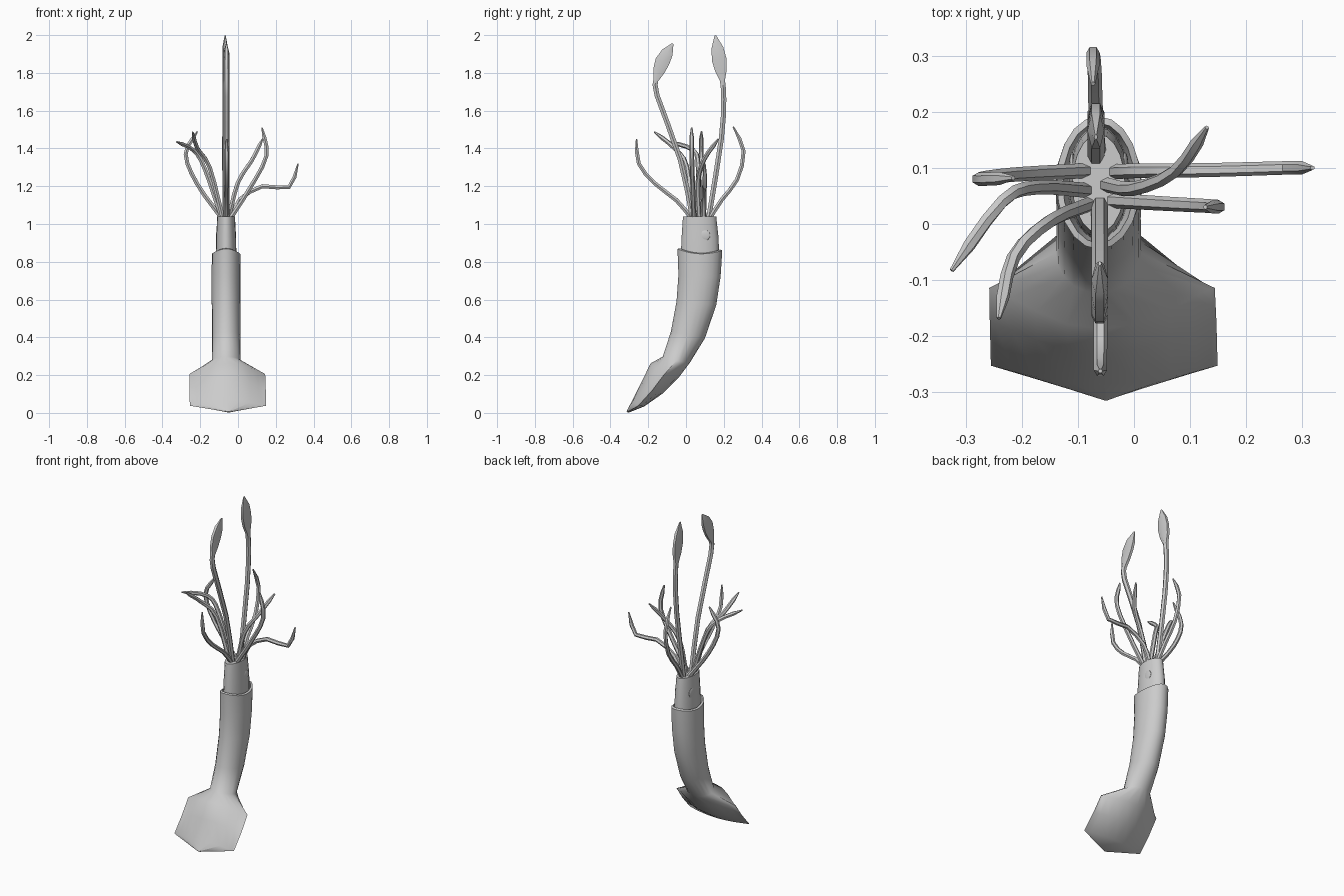
import bpy, bmesh, math
from mathutils import Vector

if "Cube" in bpy.data.objects:
    bpy.data.objects.remove(bpy.data.objects["Cube"])

X, Y, Z = Vector((1, 0, 0)), Vector((0, 1, 0)), Vector((0, 0, 1))
CX = -0.063  # body centre line


def smooth(ob, angle):
    bpy.ops.object.select_all(action='DESELECT')
    ob.select_set(True)
    bpy.context.view_layer.objects.active = ob
    bpy.ops.object.shade_smooth_by_angle(angle=math.radians(angle))


def loft(name, rings, angle=40):
    """Skin a list of equal-length point rings and cap both ends."""
    bm = bmesh.new()
    vs = [[bm.verts.new(p) for p in r] for r in rings]
    n = len(rings[0])
    for a, b in zip(vs, vs[1:]):
        for i in range(n):
            j = (i + 1) % n
            bm.faces.new((a[i], a[j], b[j], b[i]))
    bm.faces.new(vs[0][::-1])
    bm.faces.new(vs[-1])
    bmesh.ops.recalc_face_normals(bm, faces=bm.faces)
    me = bpy.data.meshes.new(name)
    bm.to_mesh(me)
    bm.free()
    ob = bpy.data.objects.new(name, me)
    bpy.context.collection.objects.link(ob)
    smooth(ob, angle)


def section(hw, front, back, p=1.0, droop=0.0, cx=CX, n=20):
    """Cross-section between a front and a back (y, z) point.
    p > 1 pinches the sides, droop lowers them."""
    f, b = Vector((cx, *front)), Vector((cx, *back))
    mid, half = (f + b) / 2, (b - f) / 2
    ring = []
    for i in range(n):
        a = 2 * math.pi * i / n
        c, s = math.cos(a), math.sin(a)
        ring.append(mid + X * hw * c + half * math.copysign(abs(s) ** p, s) - Z * droop * c * c)
    return ring


def spline(ctrl, steps):
    """Catmull-Rom curve through the control points."""
    c = [Vector(p) for p in ctrl]
    c = [2 * c[0] - c[1]] + c + [2 * c[-1] - c[-2]]
    out = []
    for a, b, d, e in zip(c, c[1:], c[2:], c[3:]):
        for k in range(steps):
            t = k / steps
            out.append(0.5 * (2 * b + (d - a) * t + (2 * a - 5 * b + 4 * d - e) * t * t
                              + (3 * b - a - 3 * d + e) * t ** 3))
    return out + [c[-2]]


def sweep(name, pts, ref, radius, n=6):
    """Tube along points; radius(f) gives the sizes along and across ref."""
    rings = []
    last = len(pts) - 1
    for i, c in enumerate(pts):
        t = (pts[min(i + 1, last)] - pts[max(i - 1, 0)]).normalized()
        u = (ref - t * ref.dot(t)).normalized()
        v = t.cross(u)
        ru, rv = radius(i / last)
        angles = [2 * math.pi * k / n for k in range(n)]
        rings.append([c + u * ru * math.cos(a) + v * rv * math.sin(a) for a in angles])
    loft(name, rings, 50)


def arm(name, ref, *ctrl):
    def taper(f):
        r = 0.004 if f == 1 else 0.0135 - 0.002 * f
        return r, r
    sweep(name, spline(ctrl, 3 if len(ctrl) == 4 else 2), ref, taper)


def tentacle(name, cx, stalk, club):
    """Round stalk, then a flat leaf-shaped club."""
    stalk, club = ([(cx, y, z) for y, z in part] for part in (stalk, club))
    pts = spline(stalk, 2)
    start = len(pts) - 1
    pts += spline([stalk[-1]] + club, 2)[1:]
    end = len(pts) - 1

    def radius(f):
        k = (f * end - start) / (end - start)
        if k <= 0:
            return 0.015, 0.0155
        if k >= 1:
            return 0.003, 0.005
        return 0.015, 0.015 + 0.03 * math.sin(math.pi * k)
    sweep(name, pts, X, radius)


# Mantle with wavy open rim, flaring into the tail fin
loft("mantle_and_fin", [
    section(0.055, (-0.025, 0.80), (0.17, 0.80)),
    section(0.064, (-0.034, 0.872), (0.18, 0.865), 1, 0.022),
    section(0.075, (-0.045, 0.868), (0.192, 0.86), 1, 0.022),
    section(0.077, (-0.04, 0.73), (0.183, 0.72)),
    section(0.076, (-0.05, 0.59), (0.16, 0.57)),
    section(0.075, (-0.08, 0.43), (0.10, 0.395)),
    section(0.076, (-0.123, 0.298), (0.02, 0.265), 1, 0.005),
    section(0.201, (-0.188, 0.262), (-0.04, 0.185), 2.8, 0.018, -0.057),
    section(0.202, (-0.232, 0.17), (-0.12, 0.105), 2.8, 0.015, -0.055),
    section(0.202, (-0.285, 0.065), (-0.22, 0.035), 2.2, 0.012, -0.053),
    section(0.006, (-0.315, 0.008), (-0.305, 0.001), 1, 0, -0.05),
], 60)

# Head
loft("head", [
    section(0.055, (-0.028, 0.79), (0.175, 0.79)),
    section(0.053, (-0.024, 0.92), (0.173, 0.92)),
    section(0.047, (-0.016, 1.04), (0.16, 1.04)),
])

# Eyes
for side, s in (("right", 1), ("left", -1)):
    bpy.ops.mesh.primitive_uv_sphere_add(segments=16, ring_count=8, radius=0.028,
                                         location=(CX + s * 0.047, 0.1, 0.94))
    eye = bpy.context.object
    eye.name = side + "_eye"
    eye.scale.x = 0.22
    smooth(eye, 40)

# Eight arms
arm("front_arm", X, (CX, .03, 1.03), (CX, -.05, 1.125), (-.06, -.165, 1.215), (-.06, -.25, 1.32), (-.06, -.262, 1.45))
arm("back_arm", X, (CX, .125, 1.03), (-.068, .19, 1.13), (-.07, .27, 1.235), (-.073, .305, 1.385), (-.073, .25, 1.515))
arm("right_arm_low", Y, (-.035, .093, 1.03), (.01, .095, 1.13), (.13, .096, 1.2), (.27, .1, 1.195), (.318, .1, 1.32))
arm("right_arm_middle", Y, (-.05, .07, 1.03), (0, .063, 1.22), (.075, .095, 1.34), (.13, .172, 1.45))
arm("right_arm_front", Y, (-.04, .042, 1.03), (.06, .036, 1.185), (.15, .031, 1.36), (.127, .03, 1.51))
arm("left_arm_back", Y, (-.085, .095, 1.03), (-.215, .088, 1.21), (-.277, .08, 1.37), (-.215, .082, 1.49))
arm("left_arm_middle", Y, (-.085, .06, 1.03), (-.175, .065, 1.29), (-.235, .04, 1.39), (-.325, -.083, 1.435))
arm("left_arm_front", Y, (-.08, .035, 1.03), (-.15, .005, 1.3), (-.215, -.06, 1.4), (-.241, -.168, 1.488))

# Two long tentacles
tentacle("front_tentacle", -.061, [(.035, 1.03), (-.03, 1.34), (-.153, 1.68), (-.16, 1.76)],
         [(-.125, 1.86), (-.07, 1.955)])
tentacle("back_tentacle", -.068, [(.12, 1.03), (.187, 1.45), (.2, 1.66), (.193, 1.76)],
         [(.176, 1.87), (.155, 1.998)])
